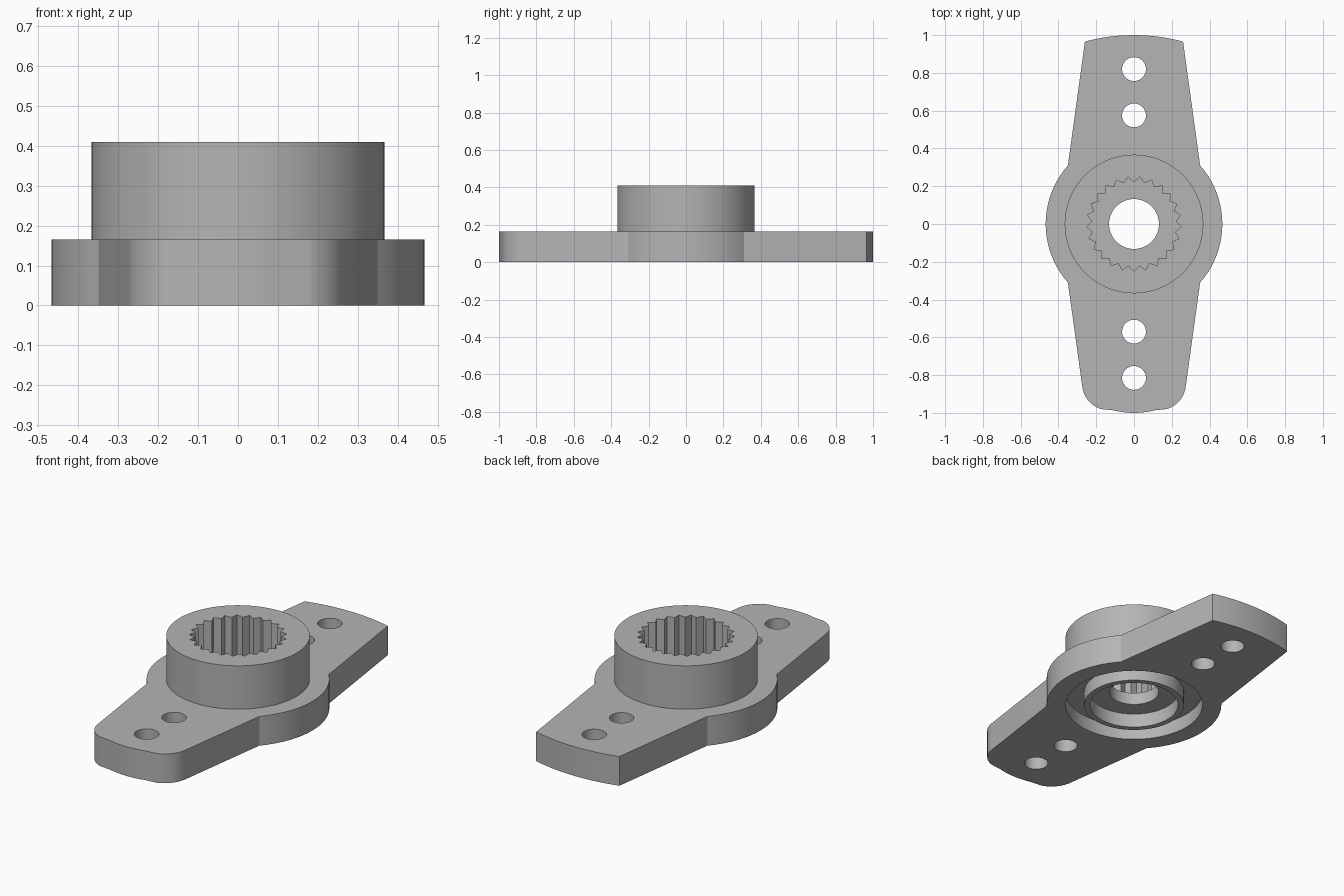
import bpy
import bmesh
from math import sin, cos, pi, radians, atan2, hypot

if "Cube" in bpy.data.objects:
    bpy.data.objects.remove(bpy.data.objects["Cube"], do_unlink=True)

grey = bpy.data.materials.new("plain grey")
grey.use_nodes = True
grey.diffuse_color = (0.46, 0.46, 0.46, 1)
grey.node_tree.nodes["Principled BSDF"].inputs["Base Color"].default_value = (0.46, 0.46, 0.46, 1)


def arc(cx, cy, r, start, end, steps):
    """Points along an arc, angles in radians."""
    angles = [start + (end - start) * i / steps for i in range(steps + 1)]
    return [(cx + r * cos(a), cy + r * sin(a)) for a in angles]


def prism(name, outline, z0, z1):
    """Upright solid with the given counter-clockwise outline."""
    bm = bmesh.new()
    base = bm.faces.new([bm.verts.new((x, y, z0)) for x, y in outline])
    top = bmesh.ops.extrude_face_region(bm, geom=[base])["geom"]
    verts = [v for v in top if isinstance(v, bmesh.types.BMVert)]
    bmesh.ops.translate(bm, verts=verts, vec=(0, 0, z1 - z0))
    bmesh.ops.recalc_face_normals(bm, faces=bm.faces)
    mesh = bpy.data.meshes.new(name)
    bm.to_mesh(mesh)
    bm.free()
    mesh.materials.append(grey)
    obj = bpy.data.objects.new(name, mesh)
    bpy.context.collection.objects.link(obj)
    return obj


def disc(name, r, z0, z1, y=0, sides=96):
    return prism(name, arc(0, y, r, 0, 2 * pi, sides)[:-1], z0, z1)


def combine(body, other, operation):
    """Apply a boolean and discard the second solid."""
    bpy.context.view_layer.objects.active = body
    mod = body.modifiers.new("combine", "BOOLEAN")
    mod.operation = operation
    mod.solver = "EXACT"
    mod.object = other
    bpy.ops.object.modifier_apply(modifier=mod.name)
    bpy.data.objects.remove(other, do_unlink=True)


# Plate outline, right half from the front end to the back end
waist_x, waist_y = 0.35, 0.31
hub_r = hypot(waist_x, waist_y)
waist = atan2(waist_y, waist_x)
end = atan2(0.966, 0.26)
half = arc(0, -0.55, 0.45, -pi / 2, radians(-73), 6)[:-1]
half += arc(0.132, -0.843, 0.143, radians(-73), radians(-8), 12)
half += arc(0, 0, hub_r, -waist, waist, 32)
half += arc(0, 0, 1, end, pi / 2, 10)
outline = half + [(-x, y) for x, y in reversed(half[1:-1])]
body = prism("horn_body", outline, 0, 0.165)

# Raised collar, underside ring groove and pocket
combine(body, disc("collar", 0.367, 0.1, 0.41), "UNION")
combine(body, disc("underside_recess", 0.367, -0.1, 0.08), "DIFFERENCE")
combine(body, disc("underside_ring", 0.267, 0, 0.12), "UNION")
combine(body, disc("underside_pocket", 0.236, -0.1, 0.08), "DIFFERENCE")
combine(body, disc("centre_bore", 0.132, -0.1, 0.3), "DIFFERENCE")

# Toothed socket
teeth = 25
spline = []
for i in range(2 * teeth):
    a = -pi / 2 + pi * i / teeth
    r = 0.222 if i % 2 else 0.251
    spline.append((r * cos(a), r * sin(a)))
combine(body, prism("toothed_socket", spline, 0.15, 0.6), "DIFFERENCE")

# Arm holes
for y in (-0.815, -0.57, 0.575, 0.82):
    combine(body, disc("arm_hole", 0.063, -0.1, 0.3, y, 40), "DIFFERENCE")

bpy.ops.object.select_all(action="DESELECT")
body.select_set(True)
bpy.context.view_layer.objects.active = body
bpy.ops.object.shade_smooth_by_angle(angle=radians(25))
